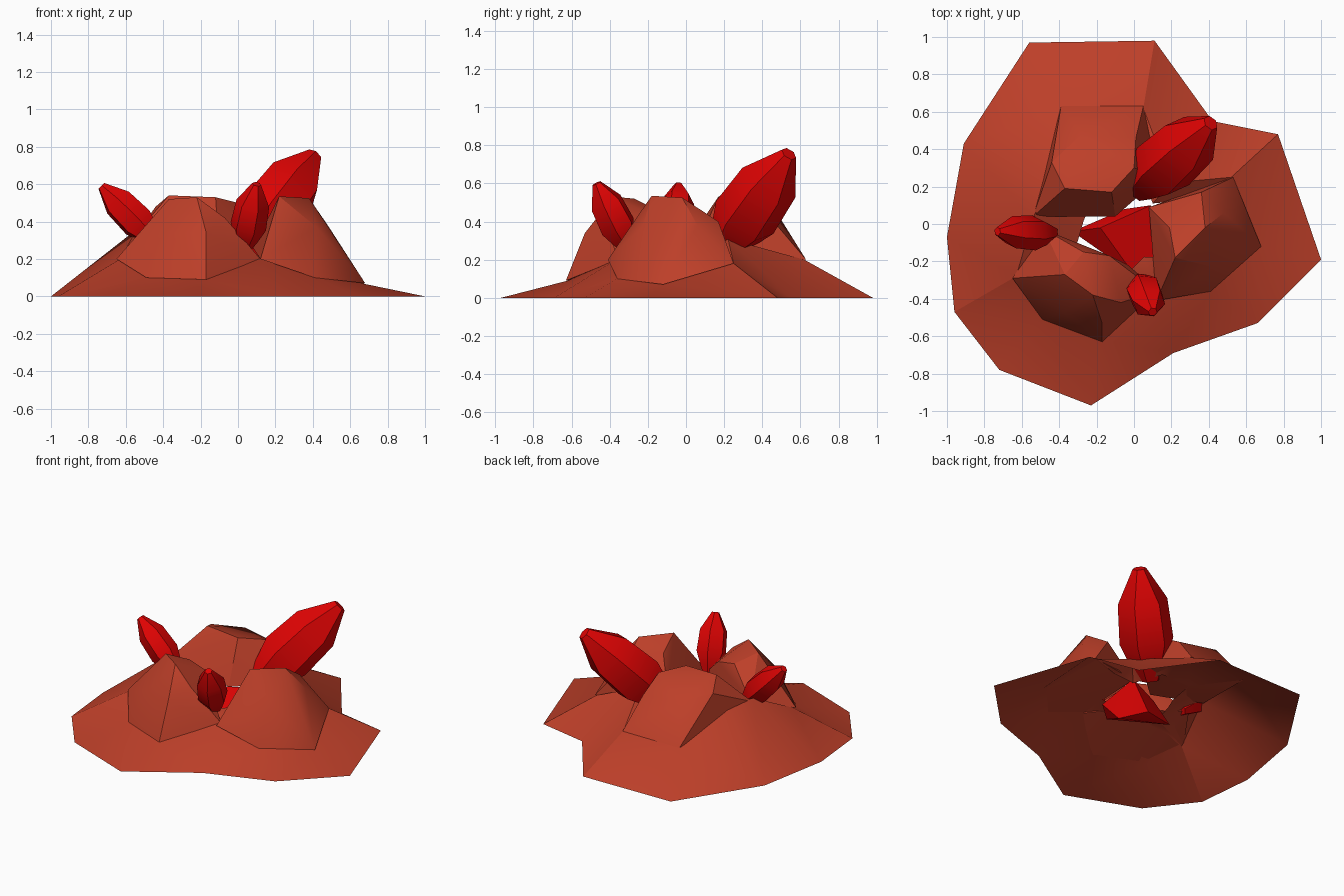
import bpy, bmesh, math
from mathutils import Vector

cube = bpy.data.objects.get("Cube")
if cube:
    bpy.data.objects.remove(cube, do_unlink=True)


def make_material(name, color):
    mat = bpy.data.materials.new(name)
    mat.use_nodes = True
    mat.diffuse_color = color
    mat.node_tree.nodes["Principled BSDF"].inputs["Base Color"].default_value = color
    return mat


clay = make_material("red_clay_rock", (0.51, 0.05, 0.022, 1))
ruby = make_material("ruby_crystal", (0.75, 0.001, 0.001, 1))


def finish(name, bm, mat):
    """Turn a bmesh into a named object with crisp facets."""
    mesh = bpy.data.meshes.new(name)
    bm.to_mesh(mesh)
    bm.free()
    mesh.materials.append(mat)
    obj = bpy.data.objects.new(name, mesh)
    bpy.context.collection.objects.link(obj)
    bpy.ops.object.select_all(action="DESELECT")
    obj.select_set(True)
    bpy.context.view_layer.objects.active = obj
    bpy.ops.object.shade_smooth_by_angle(angle=math.radians(30))


def make_hull(name, points, mat):
    """Wrap points in a closed faceted shell."""
    bm = bmesh.new()
    for p in points:
        bm.verts.new(p)
    hull = bmesh.ops.convex_hull(bm, input=bm.verts)
    spare = [v for v in set(hull["geom_interior"] + hull["geom_unused"])
             if isinstance(v, bmesh.types.BMVert)]
    bmesh.ops.delete(bm, geom=spare, context="VERTS")
    bmesh.ops.recalc_face_normals(bm, faces=bm.faces)
    finish(name, bm, mat)


def make_crystal(name, base, tip, radius, spin):
    """Six-sided shard, tapered at both ends, along base to tip."""
    base, tip = Vector(base), Vector(tip)
    axis = tip - base
    turn = axis.to_track_quat("Z", "Y")
    points = []
    for along, width in ((-.15, .4), (0, .65), (.25, 1), (.66, .92), (1, .25)):
        for i in range(6):
            a = spin + i * math.tau / 6
            spoke = Vector((math.cos(a), math.sin(a), 0)) * radius * width
            points.append(base + axis * along + turn @ spoke)
    make_hull(name, points, ruby)


# Ground skirt: irregular outline rising to the rocks, then dipping into the crater
outline = [(1, -.19), (.77, .48), (.42, .55), (.11, .98), (-.56, .97), (-.91, .43),
           (-1, -.07), (-.96, -.47), (-.72, -.78), (-.23, -.97), (.21, -.69), (.66, -.53)]
collar = [(.66, -.12, .07), (.52, .25, .18), (.2, .22, .31), (.05, .62, .2),
          (-.39, .62, .2), (-.46, .22, .36), (-.54, .03, .36), (-.63, -.28, .2),
          (-.49, -.5, .1), (-.17, -.62, .09), (.11, -.35, .21), (.41, -.36, .1)]
rings = [[(x, y, 0) for x, y in outline], collar,
         [(x * .5, y * .5, .22) for x, y, z in collar]]
bm = bmesh.new()
loops = [[bm.verts.new(p) for p in ring] for ring in rings]
for outer, inner in zip(loops, loops[1:]):
    for i in range(len(outer)):
        j = (i + 1) % len(outer)
        bm.faces.new((outer[i], outer[j], inner[j], inner[i]))
bmesh.ops.triangulate(bm, faces=bm.faces)
finish("ground_skirt", bm, clay)

# Three rocks around the crater
make_hull("back_rock", [
    (.05, .63, .2), (-.39, .63, .2), (-.54, .04, .34), (.14, .25, .25), (-.1, .04, .24),
    (-.26, .06, .28), (-.28, .48, .44), (-.44, .33, .48), (-.37, .19, .54),
    (-.12, .17, .53), (0, .3, .5), (.01, .46, .4)], clay)
make_hull("front_rock", [
    (-.65, -.29, .2), (-.49, -.51, .1), (-.17, -.63, .09), (.12, -.36, .2),
    (-.48, -.03, .29), (-.03, -.22, .22), (-.37, -.47, .34), (-.17, -.53, .34),
    (-.22, -.38, .53), (-.37, -.27, .52), (-.27, -.15, .46), (-.13, -.17, .43),
    (-.07, -.42, .42)], clay)
make_hull("right_rock", [
    (.68, -.12, .07), (.53, .25, .18), (.41, -.36, .1), (.12, -.41, .2), (.08, .09, .26),
    (.14, -.18, .24), (.52, -.1, .29), (.42, -.23, .37), (.38, -.02, .525),
    (.22, -.18, .535), (.48, .06, .38), (.36, .17, .4), (.19, -.02, .46)], clay)

# Crystals in the gaps between the rocks
make_crystal("large_crystal", (.07, .23, .31), (.41, .54, .755), .175, .3)
make_crystal("left_crystal", (-.47, -.05, .33), (-.73, -.04, .59), .095, .2)
make_crystal("front_crystal", (.04, -.32, .3), (.1, -.47, .6), .098, .5)

# Crystal core lying low in the crater
make_hull("crater_core", [
    (-.33, -.04, .14), (-.13, -.14, .18), (-.18, -.02, .25), (.09, .1, .26),
    (.12, -.17, .18), (0, -.27, .16), (-.05, .08, .08), (.06, -.08, .06)], ruby)
